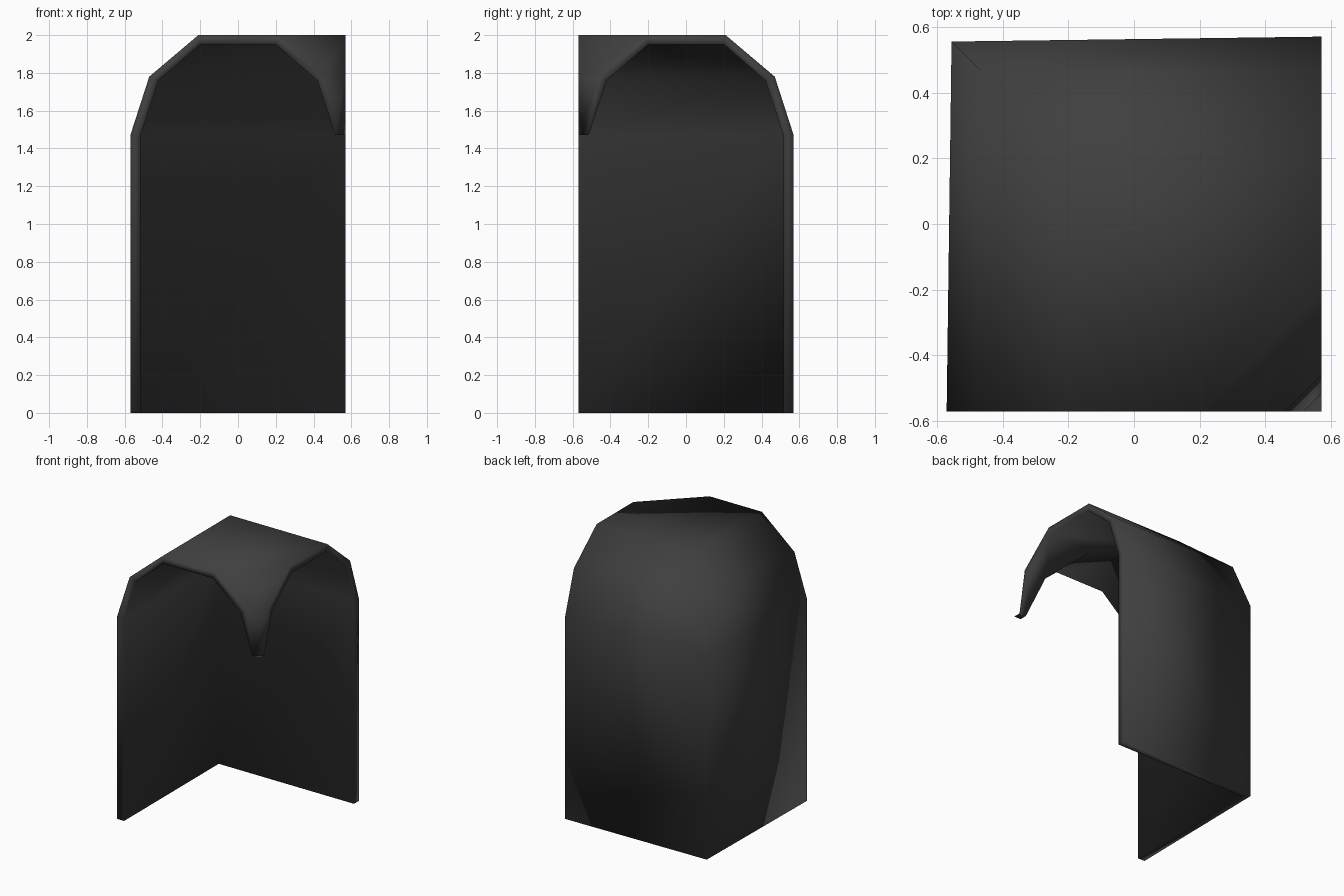
import bpy
import bmesh

cube = bpy.data.objects.get("Cube")
if cube:
    bpy.data.objects.remove(cube, do_unlink=True)

# One flat charcoal colour
charcoal = bpy.data.materials.new("charcoal")
charcoal.use_nodes = True
COLOUR = (0.05, 0.05, 0.05, 1)
charcoal.diffuse_color = COLOUR
charcoal.node_tree.nodes["Principled BSDF"].inputs["Base Color"].default_value = COLOUR

EDGE = 0.57  # plane of the two open arches
# Half arch profiles as (half width, height), from the floor up
INNER = [(0.515, 0), (0.515, 1.47), (0.42, 1.76), (0.2, 1.95)]
OUTER = [(0.57, 0), (0.57, 1.47), (0.47, 1.78), (0.21, 2)]
LEG_OUTER = [(0.515, 1.47), (0.46, 1.78), (0.21, 2)]


def walls(w, z, corner=None):
    """Open line along the left wall, round the corner and along the back wall."""
    c = corner or w
    return [(-w, -EDGE, z), (-c, c, z), (EDGE, w, z)]


def leg_inside(w, z):
    return [(w, -EDGE, z), (w, -w, z), (EDGE, -w, z)]


def leg_outside(w, z):
    return [(w, -EDGE, z), (EDGE, -w, z)]


def bridge(bm, rows):
    """Faces between consecutive rows of points."""
    for low, high in zip(rows, rows[1:]):
        for i in range(len(low) - 1):
            face(bm, [low[i], low[i + 1], high[i + 1], high[i]])


def face(bm, points):
    bm.faces.new([bm.verts.new(p) for p in points])


def finish(bm, name):
    bmesh.ops.remove_doubles(bm, verts=bm.verts[:], dist=0.0005)
    bmesh.ops.recalc_face_normals(bm, faces=bm.faces[:])
    mesh = bpy.data.meshes.new(name)
    bm.to_mesh(mesh)
    bm.free()
    mesh.materials.append(charcoal)
    mesh.shade_smooth()
    obj = bpy.data.objects.new(name, mesh)
    bpy.context.collection.objects.link(obj)
    return obj


# Vaulted shell: two walls, roof and a hanging corner leg
bm = bmesh.new()
inner_walls = [walls(w, z) for w, z in INNER]
outer_walls = [walls(w, z, 0.555 if w == EDGE else None) for w, z in OUTER]
inner_leg = [leg_inside(w, z) for w, z in INNER[1:]]
outer_leg = [leg_outside(w, z) for w, z in LEG_OUTER]
for rows in (inner_walls, outer_walls, inner_leg, outer_leg):
    bridge(bm, rows)

# Flat roof and ceiling
face(bm, outer_walls[-1] + outer_leg[-1][::-1])
face(bm, inner_walls[-1] + inner_leg[-1][::-1])

# Thickness of the shell round both arches and along the floor
for end in (0, -1):
    inner_arch = [r[end] for r in inner_walls] + [r[end] for r in inner_leg[::-1]]
    outer_arch = [r[end] for r in outer_walls] + [r[end] for r in outer_leg[::-1]]
    for i in range(len(inner_arch) - 1):
        quad = [inner_arch[i], inner_arch[i + 1], outer_arch[i + 1], outer_arch[i]]
        face(bm, list(dict.fromkeys(quad)))
bridge(bm, [inner_walls[0], outer_walls[0]])
face(bm, inner_leg[0])
finish(bm, "vault_shell")

# Small flat lip at the foot of the hanging leg
bm = bmesh.new()
foot_z = INNER[1][1]
face(bm, outer_leg[0] + [(EDGE, -EDGE, foot_z)])
lip = finish(bm, "leg_foot_lip")
if lip.data.polygons[0].normal.z < 0:
    lip.data.flip_normals()
